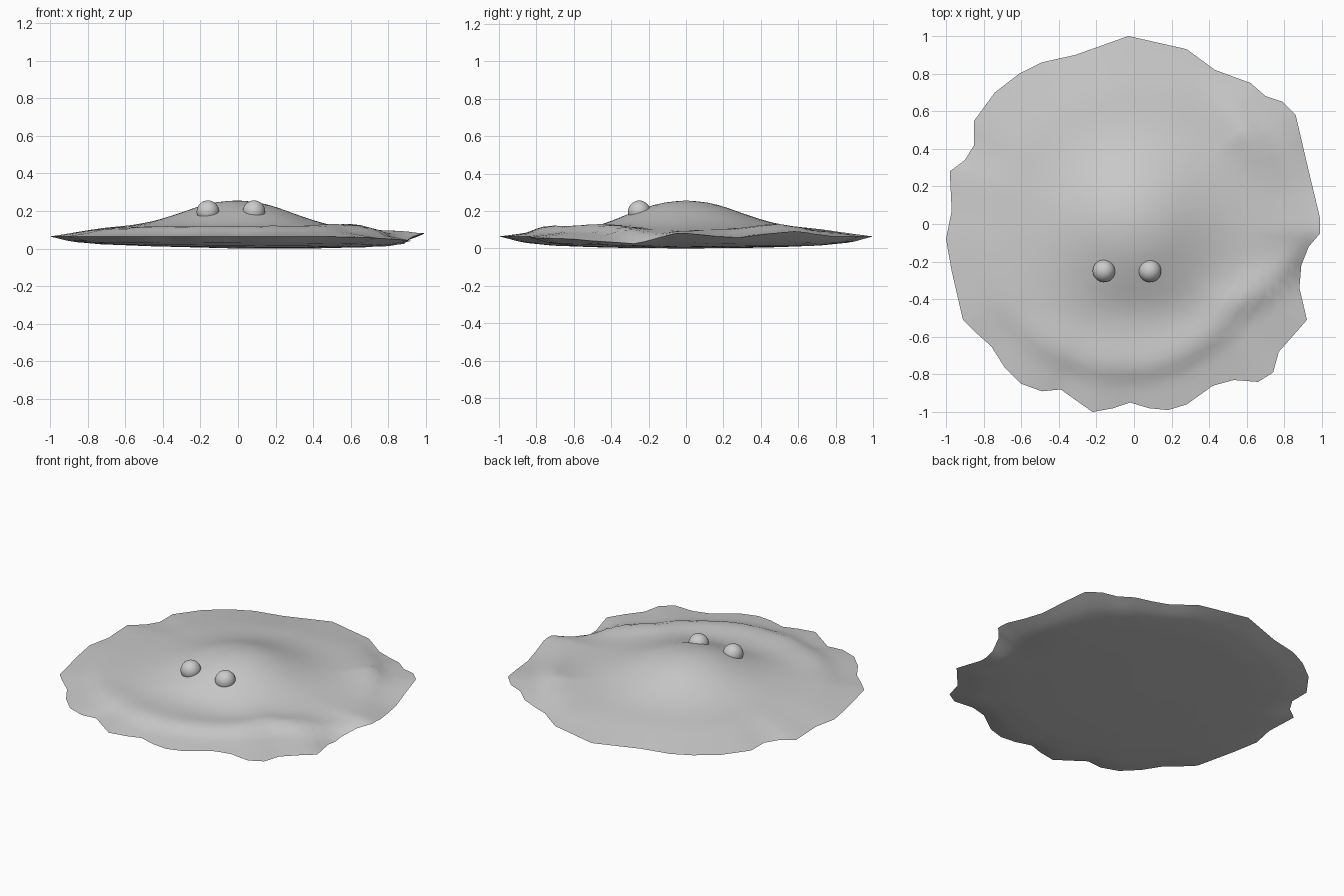
import bpy, bmesh, math

if "Cube" in bpy.data.objects:
    bpy.data.objects.remove(bpy.data.objects["Cube"])

# Ragged outline seen from above, clockwise from the back
OUTLINE = [(-.03, 1), (.28, .93), (.43, .82), (.62, .75), (.70, .68), (.79, .65), (.86, .58),
           (.93, .28), (.99, .03), (.99, -.05), (.93, -.12), (.89, -.22), (.88, -.34), (.92, -.51),
           (.85, -.59), (.77, -.68), (.74, -.79), (.66, -.84), (.53, -.83), (.42, -.86),
           (.28, -.96), (.18, -.99), (.08, -.98), (-.02, -.95), (-.11, -.98), (-.22, -1),
           (-.32, -.93), (-.39, -.88), (-.49, -.89), (-.60, -.85), (-.69, -.76), (-.76, -.65),
           (-.85, -.57), (-.91, -.51), (-.97, -.25), (-1, -.08), (-.97, .07), (-.98, .28),
           (-.90, .34), (-.85, .42), (-.85, .55), (-.74, .70), (-.61, .80), (-.49, .86), (-.31, .90)]
TOP = [(0, .262), (.1, .255), (.2, .234), (.3, .2), (.4, .167), (.5, .14), (.6, .124),
       (.75, .108), (.9, .085), (1, .07)]
BOTTOM = [(0, .006), (.5, .013), (.75, .022), (.9, .038), (1, .07)]
# Fold lines by angle in degrees: (angle, radius, height)
FOLD = [(-180, .8, 0), (-150, .82, .008), (-125, .80, .02), (-85, .77, .023), (-60, .73, .023),
        (-40, .69, .03), (-20, .82, .03), (-8, .93, .015), (15, .8, .006), (40, .78, .04),
        (60, .85, .015), (80, .85, 0), (180, .8, 0)]
# Waves in the height of the rim by angle
RIM = [(-180, 0), (-60, 0), (-35, -.015), (-17, -.04), (-2, .022), (15, -.01), (33, .03), (55, 0), (180, 0)]


def lerp(table, x, col=1):
    for a, b in zip(table, table[1:]):
        if x <= b[0]:
            return a[col] + (b[col] - a[col]) * (x - a[0]) / (b[0] - a[0])
    return table[-1][col]


def height(x, y, t, upper):
    ang, r = math.degrees(math.atan2(y, x)), math.hypot(x, y)
    z = lerp(TOP if upper else BOTTOM, t) + lerp(RIM, ang) * t ** 8
    if upper:
        d = r - lerp(FOLD, ang)
        width = .055 if d > 0 else .12
        z += lerp(FOLD, ang, 2) * math.exp(-(d / width) ** 2) * (1 - t ** 12)
        # hollow in front of the dome
        z -= .012 * math.exp(-((x / .3) ** 2 + ((y + .47) / .12) ** 2))
    return z - .012 * x * (1 - t ** 4)


# Body: concentric rings over and under, joined at a thin rim
pts = []
for a, b in zip(OUTLINE, OUTLINE[1:] + OUTLINE[:1]):
    pts += [a, ((a[0] + b[0]) / 2, (a[1] + b[1]) / 2)]
N = len(pts)
rings = [.06, .12, .18, .24, .3, .36, .42, .48, .54, .6, .65, .7, .75, .8, .84, .88, .92, .96]
bm = bmesh.new()


def ring(t, upper):
    out = []
    for x, y in pts:
        r = math.hypot(x, y)
        k = t * (.95 / r + (1 - .95 / r) * t ** 4)  # ragged only near the rim
        out.append(bm.verts.new((x * k, y * k, height(x * k, y * k, t, upper))))
    return out


rim = ring(1, True)
for upper in (True, False):
    loops = [ring(t, upper) for t in rings] + [rim]
    pole = bm.verts.new((0, 0, height(0, 0, 0, upper)))
    for i in range(N):
        j = (i + 1) % N
        bm.faces.new((pole, loops[0][i], loops[0][j]))
        for p, q in zip(loops, loops[1:]):
            bm.faces.new((p[i], q[i], q[j], p[j]))
bmesh.ops.recalc_face_normals(bm, faces=bm.faces)
low = min(v.co.z for v in bm.verts)
for v in bm.verts:
    v.co.z -= low
# crisp shading break along the thin rim
for i in range(N):
    bm.edges.get((rim[i], rim[(i + 1) % N])).smooth = False
for f in bm.faces:
    f.smooth = True
mesh = bpy.data.meshes.new("body")
bm.to_mesh(mesh)
bm.free()
body = bpy.data.objects.new("body", mesh)
bpy.context.collection.objects.link(body)

# Eyes
for name, x in (("left_eye", -.16), ("right_eye", .085)):
    bpy.ops.mesh.primitive_uv_sphere_add(segments=32, ring_count=16, radius=.06, location=(x, -.25, .196))
    bpy.context.object.name = name
    bpy.ops.object.shade_smooth()
